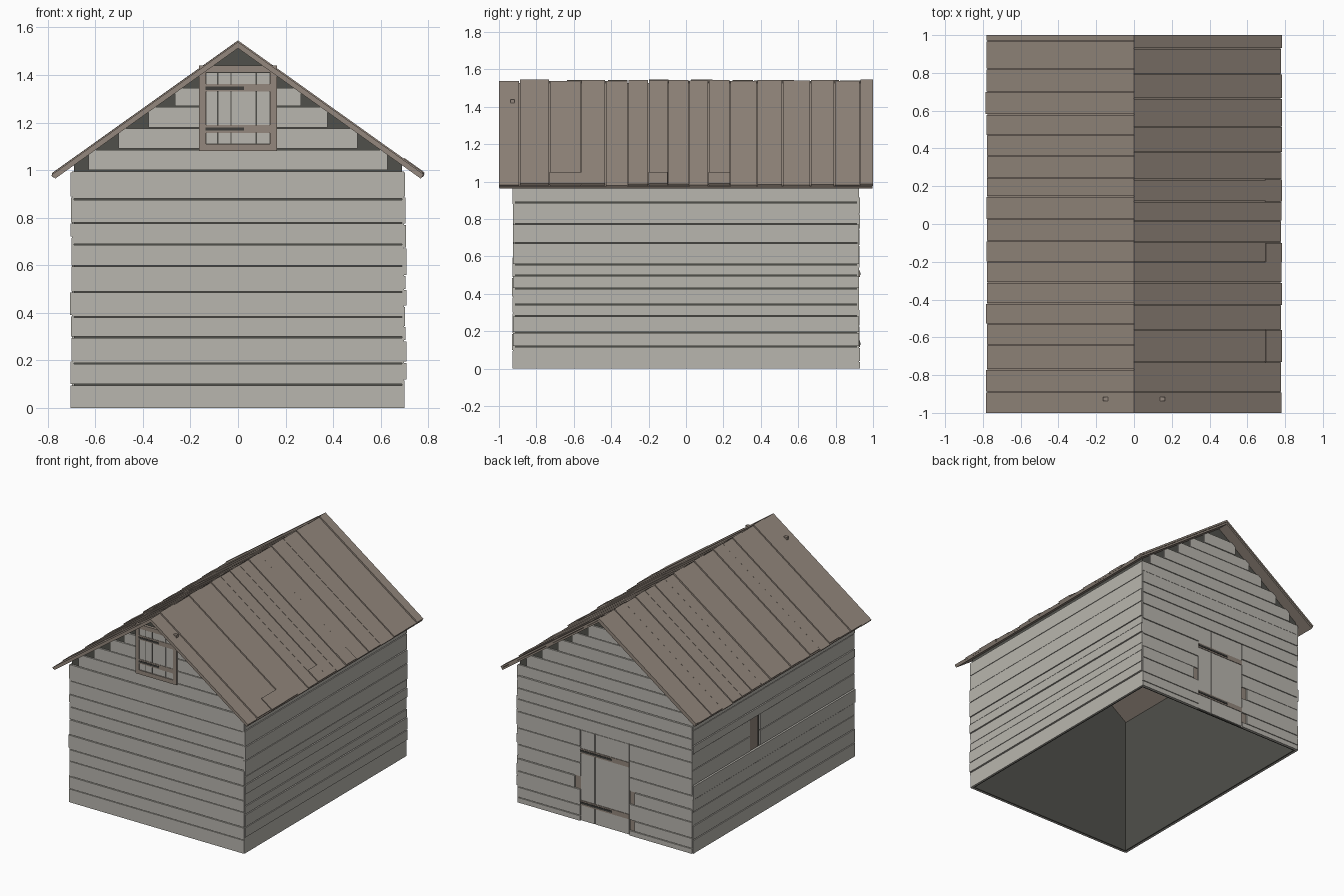
import bpy, bmesh, random

random.seed(4)
if "Cube" in bpy.data.objects:
    bpy.data.objects.remove(bpy.data.objects["Cube"])


def material(name, rgb):
    m = bpy.data.materials.new(name)
    m.use_nodes = True
    m.diffuse_color = (*rgb, 1)
    m.node_tree.nodes["Principled BSDF"].inputs["Base Color"].default_value = (*rgb, 1)
    return m


GREY = material("weathered grey wood", (0.485, 0.467, 0.425))
BROWN = material("brown wood", (0.295, 0.245, 0.205))
DARK = material("dark interior", (0.08, 0.08, 0.069))
IRON = material("black iron", (0.05, 0.049, 0.045))


def finish(name, bm, mat):
    bmesh.ops.recalc_face_normals(bm, faces=bm.faces)
    mesh = bpy.data.meshes.new(name)
    bm.to_mesh(mesh)
    bm.free()
    mesh.materials.append(mat)
    ob = bpy.data.objects.new(name, mesh)
    bpy.context.collection.objects.link(ob)
    return ob


def prism(bm, profile, y0, y1):
    """Extrude an xz profile from y0 to y1."""
    a = [bm.verts.new((x, y0, z)) for x, z in profile]
    b = [bm.verts.new((x, y1, z)) for x, z in profile]
    bm.faces.new(a)
    bm.faces.new(b[::-1])
    n = len(a)
    for i in range(n):
        j = (i + 1) % n
        bm.faces.new((a[i], b[i], b[j], a[j]))


def box(bm, x0, x1, y0, y1, z0, z1):
    prism(bm, [(x0, z0), (x1, z0), (x1, z1), (x0, z1)], y0, y1)


def boxes(name, mat, items):
    bm = bmesh.new()
    for item in items:
        box(bm, *item)
    return finish(name, bm, mat)


def rows(cuts):
    return list(zip(cuts[:-1], cuts[1:]))


def jitter(amount=0.004):
    return random.uniform(-amount, amount)


GAP = 0.005
SLOPE = 0.713
RIDGE = 1.541

# Dark inner walls, open below, tops buried in the roof
bm = bmesh.new()
outline = [(-0.69, 0), (-0.69, 1.024), (0, 1.518), (0.69, 1.024), (0.69, 0)]
for y0, y1 in ((-0.914, -0.904), (0.904, 0.914)):
    prism(bm, outline, y0, y1)
for x0, x1 in ((-0.69, -0.68), (0.68, 0.69)):
    box(bm, x0, x1, -0.904, 0.904, 0, 1.02)
finish("inner_walls", bm, DARK)

# Stepped gable boards, shared by both ends
gable = [(z0, z1, (RIDGE - z1) / SLOPE - 0.004)
         for z0, z1 in rows([1.0, 1.09, 1.18, 1.27, 1.35, 1.44])]

# Front wall boards
items = []
for z0, z1 in rows([0, 0.1, 0.19, 0.3, 0.385, 0.49, 0.6, 0.69, 0.78, 0.88, 1.0]):
    items.append((-0.698, 0.698, -0.926 + jitter(), -0.913, z0, z1 - GAP))
for z0, z1, half in gable:
    items.append((-half, half, -0.925 + jitter(0.003), -0.913, z0, z1 - GAP))
boxes("front_wall_boards", GREY, items)

# Back wall boards, split around the door
DOOR_TOP = 0.66
items = []
for k, (z0, z1) in enumerate(rows([0, 0.04, 0.115, 0.23, 0.32, 0.42, 0.54, DOOR_TOP,
                                   0.75, 0.83, 0.92, 1.0])):
    y1 = 0.927 + jitter(0.003)
    if z1 <= DOOR_TOP:
        left = 0.24 if k == 3 else 0.197
        right = 0.24 if k in (1, 3) else 0.197
        spans = [(left, 0.698), (-0.698, -right)]
    else:
        spans = [(-0.698, 0.698)]
    items += [(a, b, 0.913, y1, z0, z1 - GAP) for a, b in spans]
for z0, z1, half in gable:
    items.append((-half, half, 0.913, 0.925 + jitter(0.003), z0, z1 - GAP))
boxes("back_wall_boards", GREY, items)

# Right and left side boards; one side is split around a small window
cuts_right = [0, 0.12, 0.195, 0.285, 0.345, 0.43, 0.5, 0.56, 0.675, 0.775, 0.89, 0.995]
cuts_left = [0, 0.1, 0.2, 0.3, 0.39, 0.49, 0.6, 0.72, 0.78, 0.89, 0.995]
for name, s, cuts in (("right_side_boards", 1, cuts_right),
                      ("left_side_boards", -1, cuts_left)):
    items = []
    for z0, z1 in rows(cuts):
        outer = 0.704 + jitter(0.005)
        x0, x1 = sorted((s * 0.689, s * outer))
        window = s < 0 and 0.48 < z0 < 0.7
        spans = [(-0.924, 0.15), (0.27, 0.924)] if window else [(-0.924, 0.924)]
        items += [(x0, x1, a, b, z0, z1 - GAP) for a, b in spans]
    boxes(name, GREY, items)
boxes("side_window_shutter", BROWN, [(-0.697, -0.689, 0.175, 0.27, 0.49, 0.72)])

# Roof boards over a continuous underlay
cuts_right = [-1, -0.89, -0.73, -0.56, -0.43, -0.31, -0.2, -0.095, 0.015, 0.12,
              0.235, 0.38, 0.515, 0.665, 0.795, 0.93, 1]
cuts_left = [-1, -0.89, -0.77, -0.64, -0.53, -0.42, -0.31, -0.2, -0.09, 0.025, 0.145,
             0.245, 0.36, 0.47, 0.58, 0.7, 0.82, 0.97, 1]


def roof_profile(s, x0, x1, lift, thick):
    top = RIDGE + lift
    return [(s * x0, top - SLOPE * x0), (s * x1, top - SLOPE * x1),
            (s * (x1 - 0.58 * thick), top - SLOPE * x1 - 0.81 * thick),
            (s * max(x0 - 0.58 * thick, 0), top - SLOPE * x0 - 1.2 * thick)]


for name, s, cuts in (("right_roof", 1, cuts_right), ("left_roof", -1, cuts_left)):
    bm = bmesh.new()
    for k, (y0, y1) in enumerate(rows(cuts)):
        lift = (0.003 if k % 2 else -0.002) + jitter(0.0015)
        profile = roof_profile(s, 0, 0.781 + jitter(), lift, 0.013)
        prism(bm, profile, y0 + (GAP / 2 if y0 > -1 else 0), y1 - (GAP / 2 if y1 < 1 else 0))
    finish(name + "_boards", bm, BROWN)
    bm = bmesh.new()
    prism(bm, roof_profile(s, 0, 0.776, -0.013, 0.013), -0.998, 0.998)
    finish(name + "_underlay", bm, BROWN)

# Short repair pieces at the eave
bm = bmesh.new()
for y0, y1 in ((-0.73, -0.56), (-0.2, -0.1), (0.12, 0.235)):
    prism(bm, roof_profile(1, 0.7, 0.784, 0.009, 0.012), y0, y1)
finish("eave_patches", bm, BROWN)


def frame(x, z0, z1, w, y0, y1, sill=True):
    bars = [(-x, -x + w, y0, y1, z0, z1), (x - w, x, y0, y1, z0, z1),
            (-x + w, x - w, y0, y1, z1 - w, z1)]
    if sill:
        bars.append((-x + w, x - w, y0, y1, z0, z0 + w))
    return bars


def boards(edges, y0, y1, z0, z1):
    return [(a + GAP / 2, b - GAP / 2, y0, y1, z0, z1) for a, b in rows(edges)]


# Gable loft hatch, with a dark backing in the board joints
boxes("hatch_frame", BROWN, frame(0.165, 1.08, 1.44, 0.03, -0.938, -0.916))
boxes("hatch_backing", DARK, [(-0.137, 0.137, -0.930, -0.92, 1.109, 1.411)])
boxes("hatch_boards", GREY,
      boards([-0.135, -0.085, -0.03, 0.077, 0.135], -0.934, -0.925, 1.112, 1.408))
boxes("hatch_braces", BROWN,
      [(-0.135, 0.135, -0.937, -0.933, z, z + 0.032) for z in (1.157, 1.33)])
boxes("hatch_hinges", IRON,
      [(-0.137, 0.025, -0.940, -0.936, z, z + 0.013) for z in (1.166, 1.338)])

# Back door
boxes("door_frame", BROWN, frame(0.24, 0, DOOR_TOP - 0.006, 0.043, 0.913, 0.918, False))
boxes("door_boards", GREY,
      boards([-0.195, 0.08, 0.195], 0.913, 0.925, 0.004, DOOR_TOP - 0.004))
boxes("door_braces", BROWN,
      [(-0.193, 0.193, 0.924, 0.929, z, z + 0.035) for z in (0.115, 0.49)])
boxes("door_hinges", IRON,
      [(-0.06, 0.195, 0.928, 0.933, z, z + 0.014) for z in (0.126, 0.501)])
